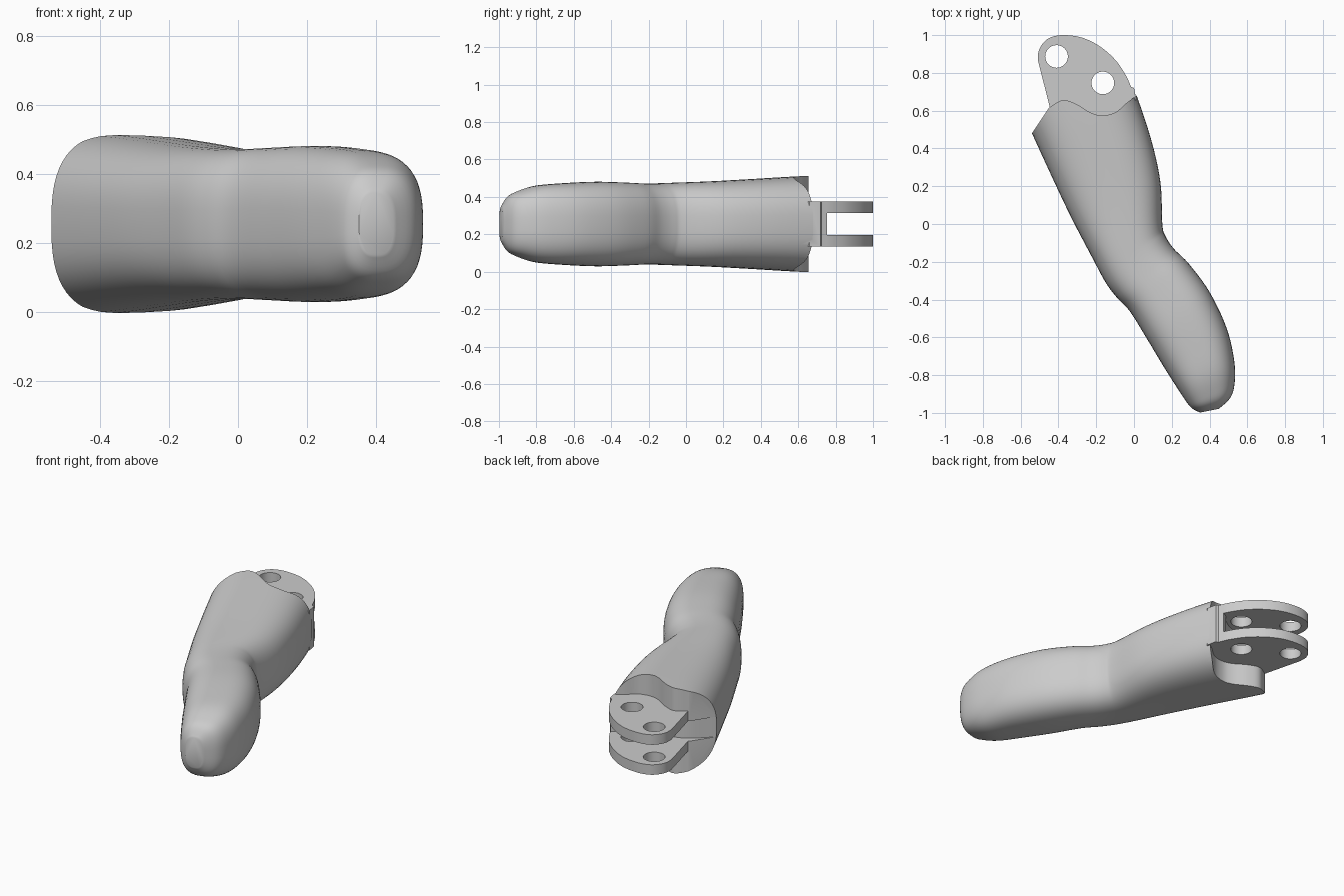
import bpy, bmesh, math
from mathutils import Vector

cube = bpy.data.objects.get("Cube")
if cube:
    bpy.data.objects.remove(cube, do_unlink=True)

MID = 0.255  # height of the symmetry plane

grey = bpy.data.materials.new("light grey plastic")
grey.use_nodes = True
grey.diffuse_color = (0.6, 0.6, 0.6, 1)
grey.node_tree.nodes["Principled BSDF"].inputs["Base Color"].default_value = (0.6, 0.6, 0.6, 1)


def make_object(name, bm):
    bmesh.ops.recalc_face_normals(bm, faces=bm.faces)
    mesh = bpy.data.meshes.new(name)
    bm.to_mesh(mesh)
    bm.free()
    mesh.materials.append(grey)
    obj = bpy.data.objects.new(name, mesh)
    bpy.context.collection.objects.link(obj)
    return obj


def spline(points, steps):
    """Smooth curve through points of any dimension."""
    out = []
    for i in range(len(points) - 1):
        p0, p1, p2, p3 = (Vector(points[min(max(k, 0), len(points) - 1)]) for k in range(i - 1, i + 3))
        for s in range(steps):
            t = s / steps
            out.append(0.5 * (2 * p1 + (p2 - p0) * t + (2 * p0 - 5 * p1 + 4 * p2 - p3) * t**2
                              + (3 * p1 - p0 - 3 * p2 + p3) * t**3))
    return out + [Vector(points[-1])]


def prism(name, outline, half):
    """Plan outline extruded evenly about the symmetry plane."""
    bm = bmesh.new()
    face = bm.faces.new([bm.verts.new((p[0], p[1], MID - half)) for p in outline])
    top = bmesh.ops.extrude_face_region(bm, geom=[face])
    bmesh.ops.translate(bm, vec=(0, 0, 2 * half),
                        verts=[v for v in top["geom"] if isinstance(v, bmesh.types.BMVert)])
    return make_object(name, bm)


def combine(target, tool, operation):
    mod = target.modifiers.new(operation.lower(), 'BOOLEAN')
    mod.operation, mod.solver, mod.object = operation, 'EXACT', tool
    bpy.context.view_layer.objects.active = target
    bpy.ops.object.modifier_apply(modifier=mod.name)
    bpy.data.objects.remove(tool, do_unlink=True)


# Finger body: plan edge pairs (x, y, x, y) with half height, rear to tip
stations = [
    (-.62, .66, -.07, .90, .262), (-.54, .48, .0, .72, .255), (-.43, .24, .09, .45, .24),
    (-.33, .03, .14, .22, .228), (-.22, -.18, .15, .0, .22), (-.15, -.31, .165, -.06, .217),
    (-.09, -.39, .21, -.13, .218), (-.02, -.465, .29, -.21, .222), (.07, -.61, .40, -.36, .226),
    (.16, -.76, .49, -.55, .218), (.23, -.87, .53, -.72, .205), (.28, -.945, .533, -.84, .175),
    (.31, -.978, .51, -.92, .145), (.35, -.998, .45, -.978, .09),
]
SIDES, POWER = 56, 2 / 2.7
bm = bmesh.new()
rings = []
for s in spline(stations, 5):
    left, right = Vector((s[0], s[1], MID)), Vector((s[2], s[3], MID))
    ring = []
    for k in range(SIDES):
        a = math.tau * k / SIDES
        c, d = math.cos(a), math.sin(a)
        u = math.copysign(abs(c) ** POWER, c)
        w = math.copysign(abs(d) ** POWER, d)
        ring.append(bm.verts.new((left + right) / 2 + (right - left) / 2 * u + Vector((0, 0, s[4] * w))))
    rings.append(ring)
for r, q in zip(rings, rings[1:]):
    for k in range(SIDES):
        n = (k + 1) % SIDES
        bm.faces.new((r[k], r[n], q[n], q[k]))
bm.faces.new(rings[0])
bm.faces.new(rings[-1])
finger = make_object("finger_segment", bm)

# Wavy rear end of the body
wave = spline([(-.45, .615), (-.38, .655), (-.31, .637), (-.23, .59), (-.17, .575), (-.10, .59),
               (-.04, .64), (.0, .67)], 6)
rear = [(-.8, .105), (-.54, .48)] + wave + [(.2, .8), (.2, 1.3), (-.8, 1.3)]
combine(finger, prism("rear_cutter", rear, .5), 'DIFFERENCE')

# Hinge lug block
arc = spline([(-.507, .86), (-.505, .915), (-.475, .965), (-.43, .992), (-.36, 1.0), (-.27, .985),
              (-.18, .94), (-.10, .87), (-.045, .79), (-.015, .725)], 5)
lug = [(-.36, .45), (-.446, .62)] + arc + [(.0, .72), (.012, .66), (-.04, .55), (-.15, .45)]
combine(finger, prism("hinge_lugs", lug, .12), 'UNION')

# Slot between the two lugs
slot = spline([(-.62, .40), (-.50, .52), (-.40, .60), (-.27, .63), (-.17, .65), (-.09, .70),
               (-.04, .75), (.1, .79)], 4) + [Vector((.1, 1.2)), Vector((-.8, 1.2))]
combine(finger, prism("slot_cutter", slot, .06), 'DIFFERENCE')

# Pin holes through both lugs
for x, y in ((-.41, .887), (-.165, .747)):
    circle = [(x + .06 * math.cos(math.tau * k / 32), y + .06 * math.sin(math.tau * k / 32)) for k in range(32)]
    combine(finger, prism("pin_cutter", circle, .4), 'DIFFERENCE')

# Smooth skin with crisp machined edges
bpy.ops.object.select_all(action='DESELECT')
finger.select_set(True)
bpy.context.view_layer.objects.active = finger
bpy.ops.object.shade_smooth_by_angle(angle=math.radians(35))
